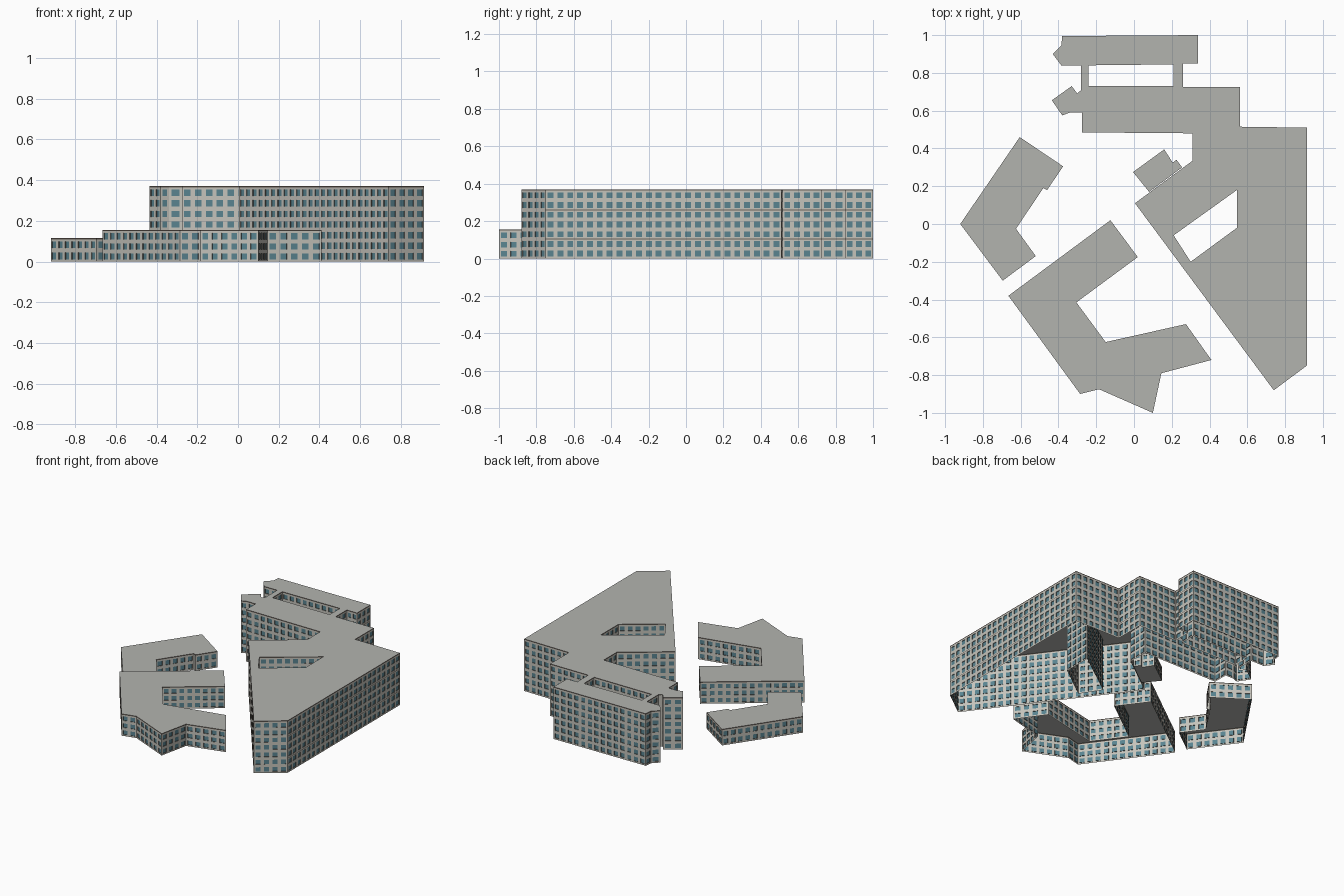
import bpy, bmesh
from mathutils import Vector
from mathutils.geometry import tessellate_polygon

if "Cube" in bpy.data.objects:
    bpy.data.objects.remove(bpy.data.objects["Cube"])

PITCH = 0.052      # window spacing, both ways
RECESS = 0.004     # depth of window reveals
RIM = 0.006        # trim band under the roof edge


def material(name, rgb):
    m = bpy.data.materials.new(name)
    m.diffuse_color = (*rgb, 1)
    m.use_nodes = True
    m.node_tree.nodes["Principled BSDF"].inputs["Base Color"].default_value = m.diffuse_color
    return m


MATS = [material("pale wall", (0.56, 0.55, 0.50)),
        material("teal glass", (0.10, 0.23, 0.28)),
        material("grey roof", (0.45, 0.455, 0.43)),
        material("brown trim", (0.15, 0.125, 0.105))]
WALL, GLASS, ROOF, TRIM = range(4)


def add_face(bm, pts, mat):
    f = bm.faces.new([bm.verts.new(p) for p in pts])
    f.material_index = mat
    return f


def add_wall(bm, a, b, height, seams):
    """One facade from a to b, divided into cells with recessed windows."""
    a, b = Vector((*a, 0)), Vector((*b, 0))
    length = (b - a).length
    d = (b - a).normalized()
    out = Vector((d.y, -d.x, 0))

    def p(u, z, depth=0.0):
        return a + d * u + Vector((0, 0, z)) - out * depth

    def quad(u0, u1, z0, z1, mat, depth=0.0):
        add_face(bm, [p(u0, z0, depth), p(u1, z0, depth),
                      p(u1, z1, depth), p(u0, z1, depth)], mat)

    top = height - RIM
    quad(0, length, top, height, TRIM)
    if length < 0.035:
        quad(0, length, 0, top, WALL)
        return
    cols = max(1, round(length / PITCH))
    rows = max(1, round(height / PITCH))
    w, h = length / cols, top / rows
    for i in range(cols):
        for j in range(rows):
            u0, u1, z0, z1 = i * w, (i + 1) * w, j * h, (j + 1) * h
            cell = [(u0, z0), (u1, z0), (u1, z1), (u0, z1)]
            mu, mz = w * 0.2, h * 0.2
            win = [(u0 + mu, z0 + mz), (u1 - mu, z0 + mz),
                   (u1 - mu, z1 - mz), (u0 + mu, z1 - mz)]
            for k in range(4):
                n = (k + 1) % 4
                add_face(bm, [p(*cell[k]), p(*cell[n]), p(*win[n]), p(*win[k])], WALL)
                add_face(bm, [p(*win[k]), p(*win[n]),
                              p(*win[n], RECESS), p(*win[k], RECESS)], TRIM)
            add_face(bm, [p(*c, RECESS) for c in win], GLASS)
    # thin floor seams on the long east facades
    if seams and out.x > 0.9:
        for z in (2 * h, 5 * h):
            quad(0, length, z - 0.002, z + 0.002, TRIM, -0.002)


def add_cap(bm, loops, z, up=True):
    """Flat cap over the outline, leaving the courtyards open."""
    polys = [[Vector((x, y, 0)) for x, y in loop] for loop in loops]
    flat = [(x, y, z) for loop in loops for x, y in loop]
    for tri in tessellate_polygon(polys):
        f = add_face(bm, [flat[i] for i in tri], ROOF)
        f.normal_update()
        if (f.normal.z > 0) != up:
            f.normal_flip()


def building(name, height, outline, courtyards=(), floor=False, seams=False):
    """Outline runs counter-clockwise, courtyards clockwise."""
    bm = bmesh.new()
    loops = [outline, *courtyards]
    for loop in loops:
        for a, b in zip(loop, loop[1:] + loop[:1]):
            add_wall(bm, a, b, height, seams)
    add_cap(bm, loops, height)
    if floor:
        add_cap(bm, loops, 0, up=False)
    bmesh.ops.remove_doubles(bm, verts=bm.verts, dist=0.0001)
    me = bpy.data.meshes.new(name)
    bm.to_mesh(me)
    bm.free()
    for m in MATS:
        me.materials.append(m)
    bpy.context.collection.objects.link(bpy.data.objects.new(name, me))


# Tall block: wedge, stepped middle bar and north bar around two courtyards
building("tall_block", 0.37, [
    (0.74, -0.88), (0.915, -0.75), (0.915, 0.51), (0.56, 0.515), (0.56, 0.725),
    (0.26, 0.725), (0.26, 0.85), (0.34, 0.85), (0.34, 1.0), (-0.38, 0.995),
    (-0.385, 0.945), (-0.43, 0.90), (-0.385, 0.84), (-0.28, 0.84),
    (-0.28, 0.71), (-0.30, 0.69), (-0.33, 0.73), (-0.435, 0.655),
    (-0.38, 0.575), (-0.34, 0.59), (-0.275, 0.59), (-0.275, 0.485),
    (0.31, 0.48), (0.31, 0.335), (0.005, 0.11)],
    courtyards=[[(0.21, -0.06), (0.545, 0.18), (0.545, -0.02), (0.30, -0.20)],
                [(-0.24, 0.73), (-0.24, 0.84), (0.21, 0.845), (0.21, 0.73)]],
    seams=True)

# Low annex against the wedge
building("entrance_annex", 0.10, [
    (-0.005, 0.275), (0.08, 0.17), (0.255, 0.30), (0.225, 0.34),
    (0.205, 0.325), (0.16, 0.395)], floor=True)

# Three-storey branching block
building("middle_block", 0.155, [
    (-0.665, -0.38), (-0.285, -0.90), (-0.185, -0.875), (0.10, -1.0),
    (0.145, -0.79), (0.41, -0.72), (0.275, -0.53), (-0.15, -0.625),
    (-0.305, -0.415), (0.02, -0.175), (-0.125, 0.02)])

# Two-storey angled block
building("small_block", 0.115, [
    (-0.92, 0.0), (-0.695, -0.30), (-0.52, -0.17), (-0.625, -0.025),
    (-0.48, 0.19), (-0.46, 0.18), (-0.375, 0.305), (-0.605, 0.46)])
